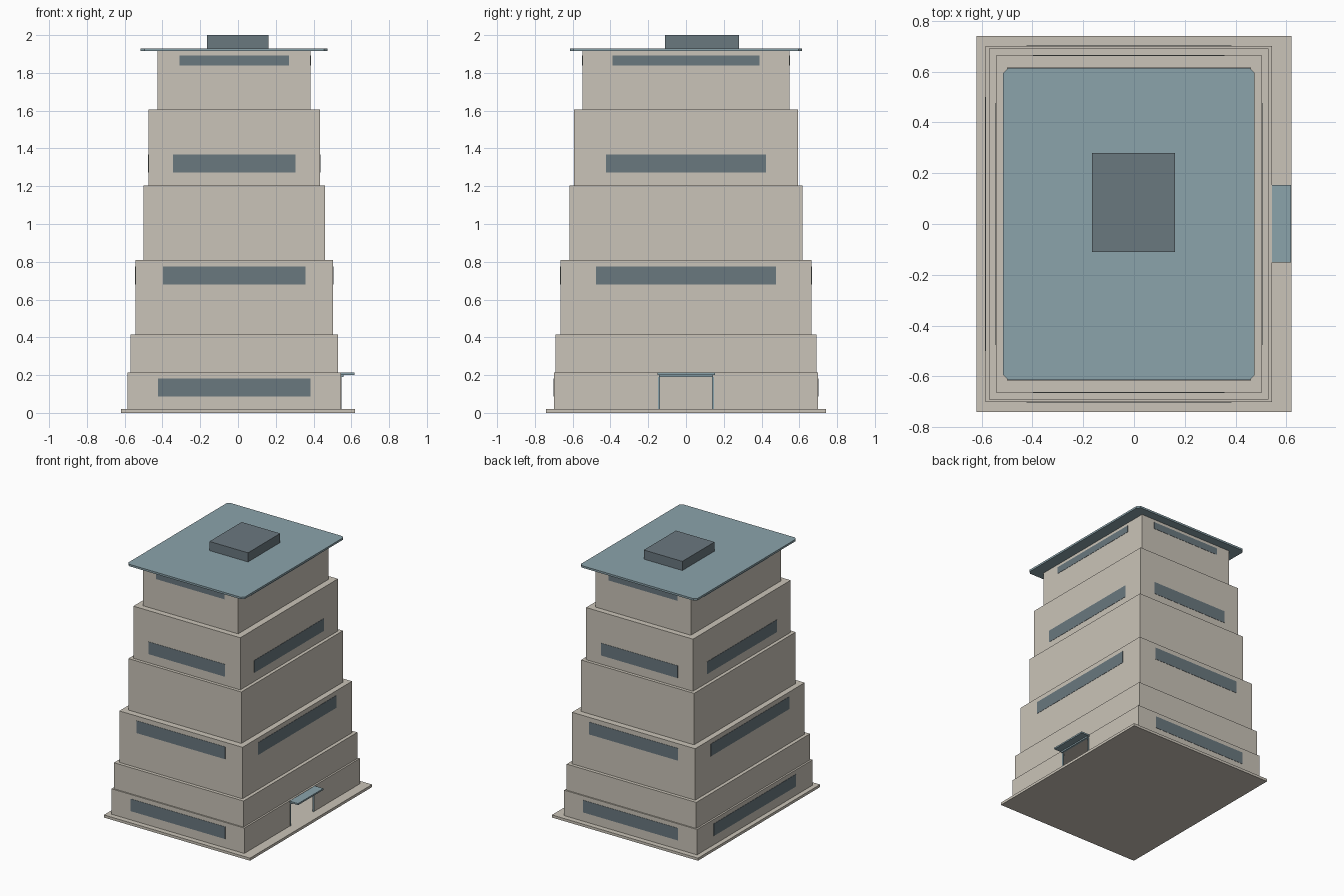
import bpy
import bmesh

cube = bpy.data.objects.get("Cube")
if cube:
    bpy.data.objects.remove(cube, do_unlink=True)


def linear(c):
    c /= 255
    return c / 12.92 if c <= 0.04045 else ((c + 0.055) / 1.055) ** 2.4


def material(name, r, g, b):
    colour = (linear(r), linear(g), linear(b), 1)
    mat = bpy.data.materials.new(name)
    mat.use_nodes = True
    mat.diffuse_color = colour
    bsdf = mat.node_tree.nodes["Principled BSDF"]
    bsdf.inputs["Base Color"].default_value = colour
    bsdf.inputs["Roughness"].default_value = 0.8
    return mat


STONE = material("warm stone", 202, 196, 184)
GLASS = material("dark slate glass", 106, 120, 127)
ROOF = material("blue grey metal", 139, 163, 171)


def prism(name, outline, z0, z1, mat):
    """Extrude a plan outline from z0 up to z1."""
    bm = bmesh.new()
    face = bm.faces.new([bm.verts.new((x, y, z0)) for x, y in outline])
    top = bmesh.ops.extrude_face_region(bm, geom=[face])["geom"]
    verts = [v for v in top if isinstance(v, bmesh.types.BMVert)]
    bmesh.ops.translate(bm, vec=(0, 0, z1 - z0), verts=verts)
    bmesh.ops.recalc_face_normals(bm, faces=bm.faces)
    mesh = bpy.data.meshes.new(name)
    bm.to_mesh(mesh)
    bm.free()
    mesh.materials.append(mat)
    obj = bpy.data.objects.new(name, mesh)
    bpy.context.collection.objects.link(obj)
    return obj


def box(name, x0, x1, y0, y1, z0, z1, mat):
    return prism(name, [(x0, y0), (x1, y0), (x1, y1), (x0, y1)], z0, z1, mat)


CX = -0.02      # tower axis
DOOR = 0.143    # half width of the doorway
HEAD = 0.19     # doorway height

# Base slab
box("base_slab", -0.62, 0.62, -0.74, 0.74, 0, 0.02, STONE)

# Ground floor: hollow walls, open at the doorway, under a solid ceiling
hx, hy, t = 0.564, 0.70, 0.01
right, inner = CX + hx, CX + hx - t
half = [(right, DOOR), (right, hy), (CX - hx, hy)]
half_inner = [(CX - hx + t, hy - t), (inner, hy - t), (inner, DOOR)]
outline = half + [(x, -y) for x, y in reversed(half)]
outline += [(x, -y) for x, y in reversed(half_inner)] + half_inner
prism("ground_floor_walls", outline, 0.02, HEAD, STONE)
box("ground_floor_ceiling", CX - hx, right, -hy, hy, HEAD, 0.215, STONE)

# Stepped upper tiers: half width, half depth, bottom, top
tiers = [
    (0.55, 0.69, 0.215, 0.415),
    (0.523, 0.664, 0.415, 0.81),
    (0.48, 0.616, 0.81, 1.205),
    (0.454, 0.592, 1.205, 1.605),
    (0.405, 0.548, 1.605, 1.917),
]
for i, (w, d, z0, z1) in enumerate(tiers, 2):
    box(f"tier_{i}", CX - w, CX + w, -d, d, z0, z1, STONE)

# Window bands: wall half sizes, band half lengths, bottom, top
bands = [
    (hx, hy, 0.403, 0.50, 0.088, 0.182),
    (0.523, 0.664, 0.377, 0.476, 0.68, 0.775),
    (0.454, 0.592, 0.325, 0.423, 1.272, 1.367),
    (0.405, 0.548, 0.291, 0.39, 1.84, 1.893),
]
P = 0.002
for i, (w, d, bx, by, z0, z1) in enumerate(bands, 1):
    for side, s in (("front", -1), ("back", 1)):
        ys = sorted((s * d, s * (d + P)))
        box(f"window_{side}_{i}", CX - bx, CX + bx, *ys, z0, z1, GLASS)
    for side, s in (("right", -1), ("left", 1)):
        if side == "left" and i == 1:
            continue  # the doorway takes this place
        xs = sorted((CX + s * w, CX + s * (w + P)))
        box(f"window_{side}_{i}", *xs, -by, by, z0, z1, GLASS)

# Overhanging roof with clipped corners
rx, ry, c = 0.495, 0.615, 0.02
corners = [(rx, ry - c), (rx - c, ry)]
corners += [(-x, y) for x, y in reversed(corners)]
corners += [(x, -y) for x, y in reversed(corners)]
prism("roof_slab", [(CX + x, y) for x, y in corners], 1.915, 1.93, ROOF)
box("rooftop_plant_room", -0.165, 0.162, -0.11, 0.28, 1.93, 2.0, GLASS)

# Entrance frame and canopy
for side, s in (("front", -1), ("back", 1)):
    ys = sorted((s * (DOOR - 0.005), s * (DOOR + 0.004)))
    box(f"door_post_{side}", right - 0.008, right + 0.004, *ys, 0.02, HEAD, ROOF)
box("door_beam", right, right + 0.015, -DOOR, DOOR, HEAD, 0.201, ROOF)
box("door_canopy", right, 0.617, -0.152, 0.154, 0.201, 0.213, ROOF)
